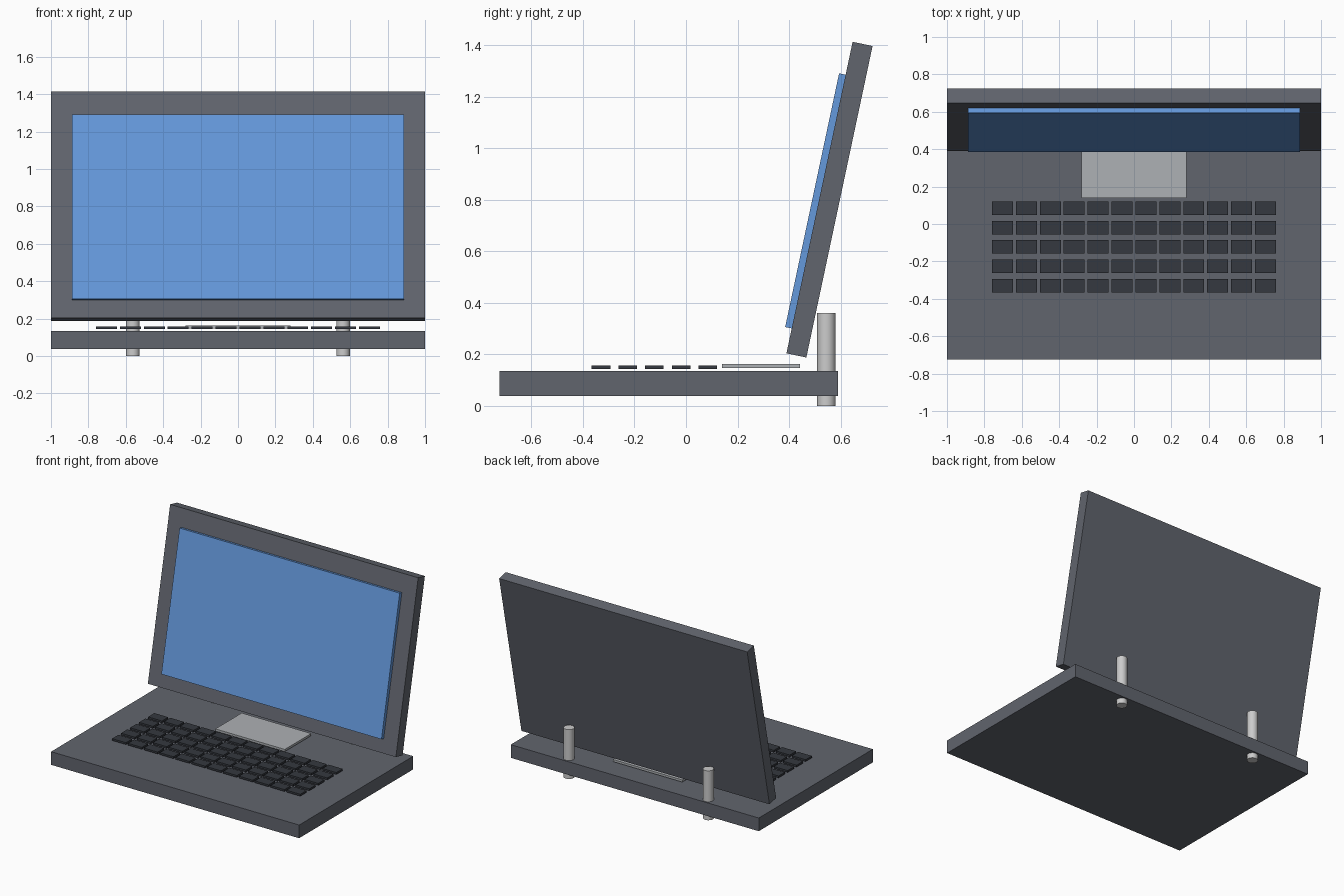
import bpy
from math import radians
from mathutils import Matrix, Vector

if "Cube" in bpy.data.objects:
    bpy.data.objects.remove(bpy.data.objects["Cube"])


def material(name, color):
    mat = bpy.data.materials.new(name)
    mat.diffuse_color = (*color, 1)
    mat.use_nodes = True
    mat.node_tree.nodes["Principled BSDF"].inputs["Base Color"].default_value = mat.diffuse_color
    return mat


def box(name, center, size, mat=None, frame=Matrix.Identity(4)):
    bpy.ops.mesh.primitive_cube_add(size=1)
    ob = bpy.context.object
    ob.name = name
    ob.data.transform(Matrix.Diagonal((*size, 1)))
    ob.matrix_world = frame @ Matrix.Translation(center)
    if mat:
        ob.data.materials.append(mat)
    return ob


body_mat = material("body_grey", (0.12, 0.13, 0.155))
key_mat = material("key_dark", (0.035, 0.04, 0.05))
screen_mat = material("screen_blue", (0.13, 0.32, 0.72))
pad_mat = material("touchpad_grey", (0.42, 0.44, 0.46))

# Base slab
box("base", (0, -0.067, 0.086), (2, 1.314, 0.096), body_mat)

# Keyboard: one key repeated over 12 columns and 5 rows
keys = box("keys", (-0.703, -0.33, 0.15), (0.112, 0.072, 0.014), key_mat)
for label, count, step in (("columns", 12, (0.1278, 0, 0)), ("rows", 5, (0, 0.1036, 0))):
    mod = keys.modifiers.new(label, "ARRAY")
    mod.count = count
    mod.use_relative_offset = False
    mod.use_constant_offset = True
    mod.constant_offset_displace = step

# Touchpad
box("touchpad", (0, 0.291, 0.155), (0.56, 0.304, 0.016), pad_mat)

# Lid and screen share a frame leaning back 12 degrees
lean = Matrix.Translation(Vector((0, 0.557, 0.80))) @ Matrix.Rotation(radians(-12), 4, "X")
box("lid", (0, 0, 0), (2, 0.079, 1.236), body_mat, lean)
box("screen", (0, -0.052, -0.016), (1.775, 0.027, 1.007), screen_mat, lean)

# Upright hinge pins
for side, label in ((-1, "left"), (1, "right")):
    bpy.ops.mesh.primitive_cylinder_add(vertices=24, radius=0.036, depth=0.36,
                                        location=(side * 0.562, 0.545, 0.18))
    bpy.context.object.name = "hinge_" + label
    bpy.ops.object.shade_smooth_by_angle()
